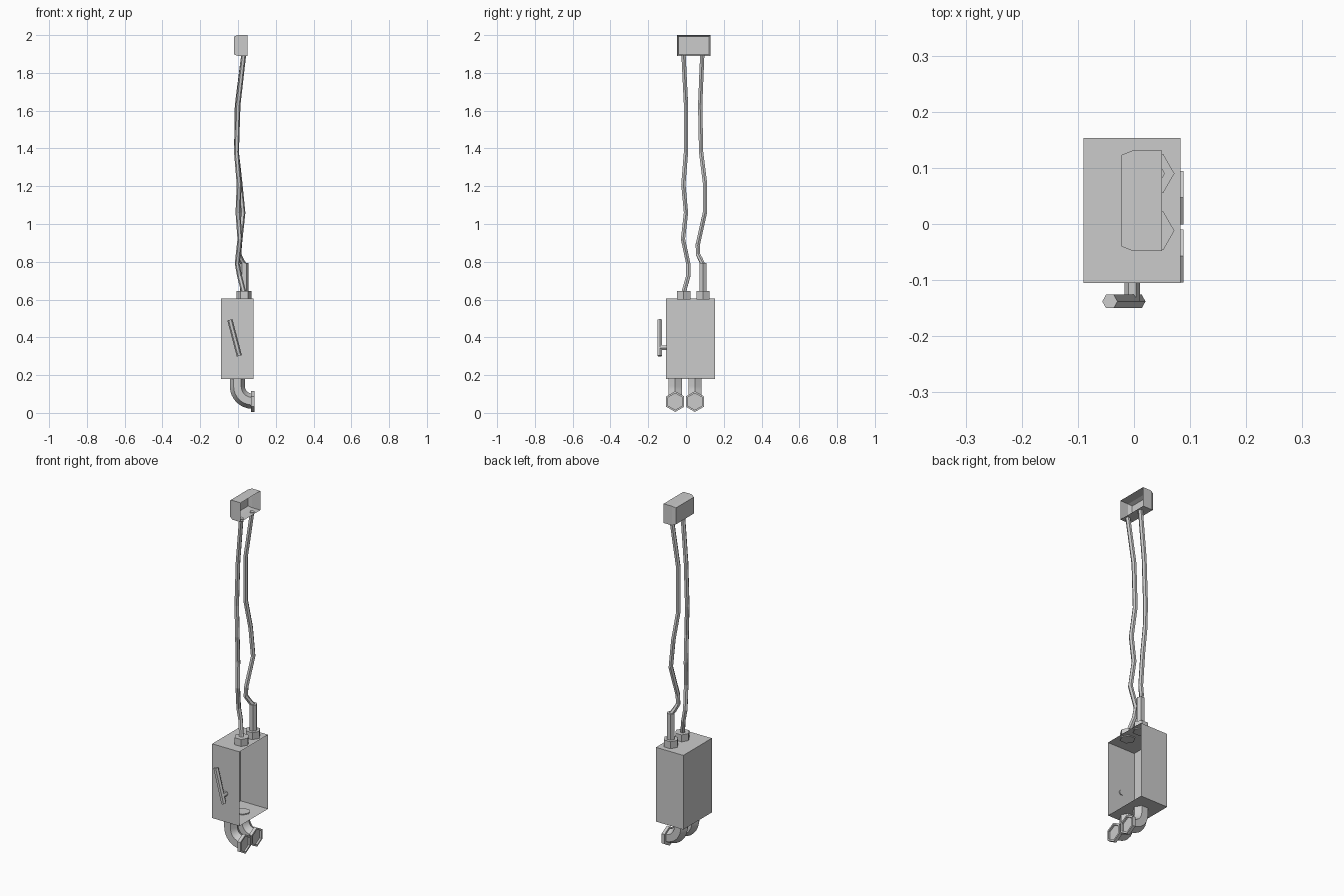
import bpy, bmesh, math
from mathutils import Vector

if "Cube" in bpy.data.objects:
    bpy.data.objects.remove(bpy.data.objects["Cube"])


def finish(name, bm, smooth=None):
    bmesh.ops.recalc_face_normals(bm, faces=bm.faces)
    me = bpy.data.meshes.new(name)
    bm.to_mesh(me)
    bm.free()
    ob = bpy.data.objects.new(name, me)
    bpy.context.collection.objects.link(ob)
    if smooth:
        bpy.ops.object.select_all(action='DESELECT')
        ob.select_set(True)
        bpy.context.view_layer.objects.active = ob
        bpy.ops.object.shade_smooth_by_angle(angle=math.radians(smooth))
    return ob


def tube(name, path, radii, ref=(0, 1, 0), sides=6, straight=False, smooth=None):
    """Sweep a hexagon along a path; radii is one number or one per point."""
    pts, ref = [Vector(p) for p in path], Vector(ref)
    if not isinstance(radii, (list, tuple)):
        radii = [radii] * len(pts)
    bm = bmesh.new()
    rings = []
    for i, p in enumerate(pts):
        a, b = pts[max(i - 1, 0)], pts[min(i + 1, len(pts) - 1)]
        t = (pts[-1] - pts[0] if straight else b - a).normalized()
        u = t.cross(ref).normalized()
        v = u.cross(t)
        ring = []
        for k in range(sides):
            ang = math.tau * k / sides
            ring.append(bm.verts.new(p + radii[i] * (u * math.cos(ang) + v * math.sin(ang))))
        rings.append(ring)
    for r0, r1 in zip(rings, rings[1:]):
        for k in range(sides):
            j = (k + 1) % sides
            bm.faces.new((r0[k], r0[j], r1[j], r1[k]))
    bm.faces.new(rings[0])
    bm.faces.new(rings[-1])
    return finish(name, bm, smooth)


def open_box(name, rings):
    """Thin shell open to +x, lofted through (x, y0, y1, z0, z1) rectangles."""
    bm = bmesh.new()
    loops = [[bm.verts.new((x, y, z)) for y, z in ((y0, z0), (y1, z0), (y1, z1), (y0, z1))]
             for x, y0, y1, z0, z1 in rings]
    for a, b in zip(loops, loops[1:]):
        for k in range(4):
            j = (k + 1) % 4
            bm.faces.new((a[k], a[j], b[j], b[k]))
    bm.faces.new(loops[-1])
    # orient consistently outwards: the closed back looks to -x
    ob = finish(name, bm)
    if ob.data.polygons[-1].normal.x > 0:
        ob.data.flip_normals()
    return ob


# Housings
open_box("main_housing", [(0.083, -0.105, 0.153, 0.18, 0.605),
                          (-0.09, -0.105, 0.153, 0.18, 0.605)])
open_box("top_housing", [(0.05, -0.048, 0.131, 1.89, 2.0),
                         (-0.002, -0.048, 0.131, 1.89, 2.0),
                         (-0.022, -0.04, 0.123, 1.898, 1.992)])

# Cable collars and the sleeve
for n, y in enumerate((-0.012, 0.09)):
    tube(f"collar_{n}", [(0.032, y, 0.6), (0.032, y, 0.645)], 0.04)
tube("cable_sleeve", [(0.033, 0.09, 0.64), (0.033, 0.09, 0.793)], 0.022)

# Cables
tube("cable_left", [
    (0.03, -0.013, 1.895), (0.0, 0.0, 1.63), (-0.008, 0.0, 1.38), (0.006, -0.014, 1.21),
    (0.0, 0.0, 1.06), (0.01, -0.016, 0.92), (-0.004, 0.012, 0.79),
    (0.008, 0.012, 0.725), (0.03, -0.012, 0.64)], 0.013)
tube("cable_right", [
    (0.03, 0.086, 1.895), (-0.004, 0.075, 1.63), (-0.008, 0.08, 1.38), (0.01, 0.1, 1.22),
    (0.026, 0.1, 1.06), (0.008, 0.062, 0.89), (0.005, 0.064, 0.84),
    (0.018, 0.078, 0.81), (0.032, 0.09, 0.785)], 0.013)

# Elbow pipes with recessed end flanges
R = 0.078
arc = [(0.075 - R * math.cos(a), 0.14 - R * math.sin(a))
       for a in (math.pi / 2 * i / 8 for i in range(9))]
for n, y in enumerate((-0.057, 0.047)):
    tube(f"elbow_pipe_{n}", [(-0.003, y, 0.185)] + [(x, y, z) for x, z in arc], 0.04, smooth=40)
    tube(f"pipe_flange_{n}", [(x, y, 0.06) for x in (0.07, 0.088, 0.088, 0.078)],
         [0.055, 0.055, 0.044, 0.044], straight=True)

# Lever on the front
tube("lever_stem", [(-0.003, -0.137, 0.344), (-0.003, -0.1, 0.344)], 0.014, ref=(0, 0, 1))
tube("lever_handle", [(-0.043, -0.138, 0.493), (0.007, -0.138, 0.302)], 0.014)
